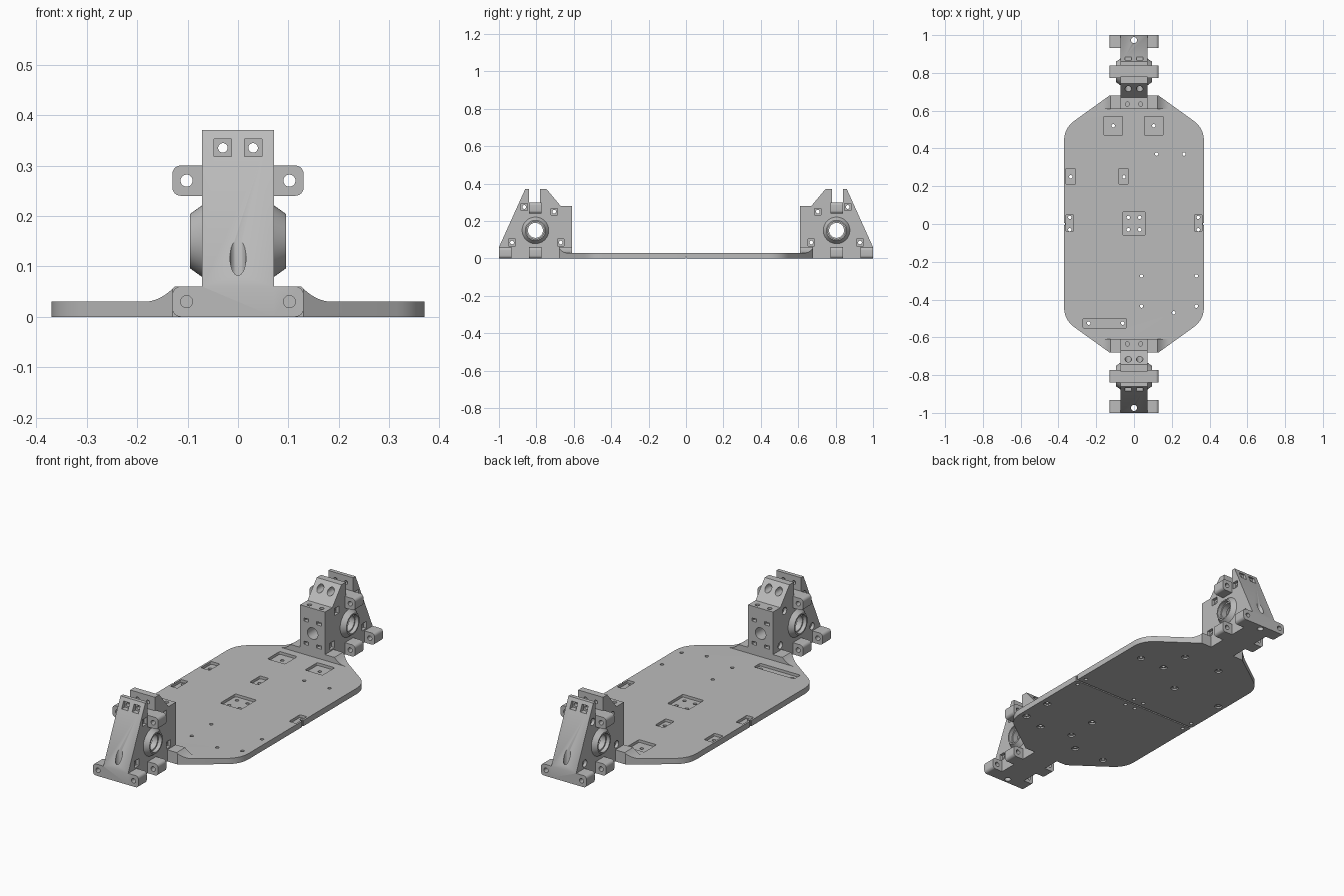
import bpy, bmesh
from math import cos, sin, pi, radians
from mathutils import Vector

if "Cube" in bpy.data.objects:
    bpy.data.objects.remove(bpy.data.objects["Cube"])

GREY = (0.5, 0.5, 0.5, 1)
mat = bpy.data.materials.new("light grey plastic")
mat.use_nodes = True
mat.diffuse_color = GREY
mat.node_tree.nodes["Principled BSDF"].inputs["Base Color"].default_value = GREY


# Profile helpers
def disc(u, v, r, n=32):
    return [(u + r * cos(2 * pi * i / n), v + r * sin(2 * pi * i / n)) for i in range(n)]


def rect(u0, v0, u1, v1):
    return [(u0, v0), (u1, v0), (u1, v1), (u0, v1)]


def square(u, v, s):
    return rect(u - s, v - s, u + s, v + s)


def round_rect(u0, v0, u1, v1, r, n=6):
    pts = []
    centres = [(u1 - r, v1 - r), (u0 + r, v1 - r), (u0 + r, v0 + r), (u1 - r, v0 + r)]
    for q, (u, v) in enumerate(centres):
        for i in range(n + 1):
            a = pi / 2 * (q + i / n)
            pts.append((u + r * cos(a), v + r * sin(a)))
    return pts


def prism(pts, axis, lo, hi, end=None, name="cutter"):
    """Extrude a profile along an axis, or loft it to a second profile."""
    place = {"x": lambda p, d: (d, p[0], p[1]),
             "y": lambda p, d: (p[0], d, p[1]),
             "z": lambda p, d: (p[0], p[1], d)}[axis]
    bm = bmesh.new()
    a = [bm.verts.new(place(p, lo)) for p in pts]
    b = [bm.verts.new(place(p, hi)) for p in (end or pts)]
    bm.faces.new(a)
    bm.faces.new(b)
    for i in range(len(a)):
        j = (i + 1) % len(a)
        bm.faces.new((a[i], a[j], b[j], b[i]))
    bmesh.ops.recalc_face_normals(bm, faces=bm.faces)
    me = bpy.data.meshes.new(name)
    bm.to_mesh(me)
    bm.free()
    ob = bpy.data.objects.new(name, me)
    bpy.context.collection.objects.link(ob)
    return ob


def combine(ob, union=(), cut=(), intersect=()):
    """Run booleans on a part, bake the result and drop the helpers."""
    steps = [("UNION", union), ("DIFFERENCE", cut), ("INTERSECT", intersect)]
    for op, helpers in steps:
        for h in helpers:
            h.hide_render = True
            m = ob.modifiers.new(op, "BOOLEAN")
            m.operation, m.solver, m.object = op, "EXACT", h
    deps = bpy.context.evaluated_depsgraph_get()
    me = bpy.data.meshes.new_from_object(ob.evaluated_get(deps))
    ob.modifiers.clear()
    ob.data = me
    for _, helpers in steps:
        for h in helpers:
            bpy.data.objects.remove(h)
    return ob


def finish(ob):
    ob.data.materials.clear()
    ob.data.materials.append(mat)
    ob.data.shade_smooth()
    ob.data.set_sharp_from_angle(angle=radians(30))


# Chassis plate outline: one quarter with a curved corner, mirrored twice
p0, p1, p2 = Vector((0.37, 0.44)), Vector((0.37, 0.507)), Vector((0.315, 0.547))
quarter = [(p0 * (1 - t) ** 2 + p1 * 2 * t * (1 - t) + p2 * t * t).to_tuple()
           for t in (i / 10 for i in range(11))] + [(0.13, 0.68)]
half = quarter + [(-x, y) for x, y in reversed(quarter)]
outline = half + [(-x, -y) for x, y in half]
plate = prism(outline, "z", 0, 0.03, name="chassis_plate")

# Raised end pads with concave flanks
flank = [(0.185 - 0.06 * t, 0.03 + 0.03 * t * t) for t in (i / 8 for i in range(9))]
pad = [(0.185, 0.01)] + flank + [(-x, z) for x, z in reversed(flank)] + [(-0.185, 0.01)]
pads = []
for lo, hi in ((0.61, 0.72), (-0.72, -0.61)):
    pads.append(combine(prism(pad, "y", lo, hi),
                        intersect=[prism(outline, "z", -0.1, 0.2)]))

# Plate pockets, screw holes and the seam between the two halves
pockets = [(-0.16, 0.47, -0.06, 0.57), (0.055, 0.47, 0.155, 0.57),
           (-0.36, 0.21, -0.31, 0.295), (-0.08, 0.21, -0.03, 0.295),
           (-0.36, -0.04, -0.32, 0.05), (0.32, -0.04, 0.36, 0.05),
           (-0.06, -0.06, 0.06, 0.065), (-0.27, -0.55, -0.04, -0.50)]
holes = [(-0.11, 0.52), (0.105, 0.52), (-0.335, 0.25), (-0.053, 0.25),
         (-0.24, -0.525), (-0.06, -0.525), (0.12, 0.37), (0.265, 0.37),
         (0.04, -0.275), (0.33, -0.275), (0.04, -0.435), (0.33, -0.435), (0.21, -0.47)]
holes += [(x, y) for x in (-0.34, -0.03, 0.03, 0.34) for y in (-0.03, 0.035)]
cuts = [prism(round_rect(*p, 0.006), "z", 0.016, 0.1) for p in pockets]
for x, y in holes:
    cuts.append(prism(disc(x, y, 0.009, 20), "z", -0.05, 0.1))
    if abs(x) not in (0.03, 0.34):
        cuts.append(prism(disc(x, y, 0.018, 24), "z", -0.05, 0.008))
cuts.append(prism(rect(-0.5, -0.004, 0.5, 0.004), "z", -0.05, 0.008))
for s in (-1, 1):
    cuts.append(prism(square(s * 0.37, 0, 0.006), "z", -0.05, 0.1))
finish(combine(plate, union=pads, cut=cuts))

# Gearbox housing: side profile with a slot between two top ears
side = [(-1, 0), (-0.61, 0), (-0.61, 0.28), (-0.67, 0.28), (-0.745, 0.37), (-0.78, 0.37),
        (-0.78, 0.30), (-0.84, 0.30), (-0.84, 0.37), (-0.86, 0.37), (-1, 0.06)]
front = prism(side, "x", -0.071, 0.071, name="front_gearbox")

# Mounting lugs and conical bearing bosses
AY, AZ = -0.805, 0.15
lug_places = [(-1, -0.932, 0), (-0.84, -0.772, 0), (-0.84, -0.772, 0.24)]
adds = [prism(round_rect(-0.13, z, 0.13, z + 0.06, 0.016), "y", a, b) for a, b, z in lug_places]
adds.append(prism(disc(AY, AZ, 0.078, 48), "x", -0.07, 0.07))
for s in (-1, 1):
    adds.append(prism(disc(AY, AZ, 0.079, 48), "x", s * 0.06, s * 0.095,
                      end=disc(AY, AZ, 0.054, 48)))

# Axle bore, bearing seats, drive shaft hole and vertical pin hole
cuts = [prism(disc(AY, AZ, 0.040, 48), "x", -0.2, 0.2),
        prism(disc(AY, AZ, 0.055, 48), "x", -0.045, 0.045),
        prism(disc(0, AZ, 0.03), "y", AY, -0.5),
        prism(disc(0, -0.974, 0.016), "z", -0.1, 0.3)]
for s in (-1, 1):
    cuts.append(prism(disc(AY, AZ, 0.047, 48), "x", s * 0.075, s * 0.2))
    # lug holes
    for z in (0.03, 0.27):
        cuts.append(prism(disc(s * 0.102, z, 0.012), "y", -1.1, -0.75))
    # ear bolts with square nut seats and round head seats
    x = s * 0.03
    cuts.append(prism(disc(x, 0.335, 0.0095, 20), "y", -1.1, -0.5))
    cuts.append(prism(square(x, 0.335, 0.0175), "y", -1.1, -0.858))
    cuts.append(prism(disc(x, 0.335, 0.0175), "y", -0.76, -0.5))
    # nut slots in the inner wall and its top
    for z in (0.09, 0.21):
        cuts.append(prism(rect(s * 0.036 - 0.014, z - 0.008, s * 0.036 + 0.014, z + 0.008),
                          "y", -0.63, -0.5))
    cuts.append(prism(disc(s * 0.035, -0.635, 0.011, 20), "z", 0.25, 0.4))
# Cross bolts: square nut seat on one side, round head seat on the other
for y, z in ((-0.865, 0.275), (-0.705, 0.25), (-0.93, 0.085), (-0.67, 0.085)):
    cuts.append(prism(disc(y, z, 0.01, 20), "x", -0.2, 0.2))
    cuts.append(prism(square(y, z, 0.018), "x", 0.055, 0.2))
    cuts.append(prism(disc(y, z, 0.018), "x", -0.2, -0.055))
combine(front, union=adds, cut=cuts)

# Rear gearbox mirrors the front one
rear = front.copy()
rear.name = "rear_gearbox"
rear.data = front.data.copy()
for v in rear.data.vertices:
    v.co.y = -v.co.y
rear.data.flip_normals()
bpy.context.collection.objects.link(rear)
finish(front)
finish(rear)
